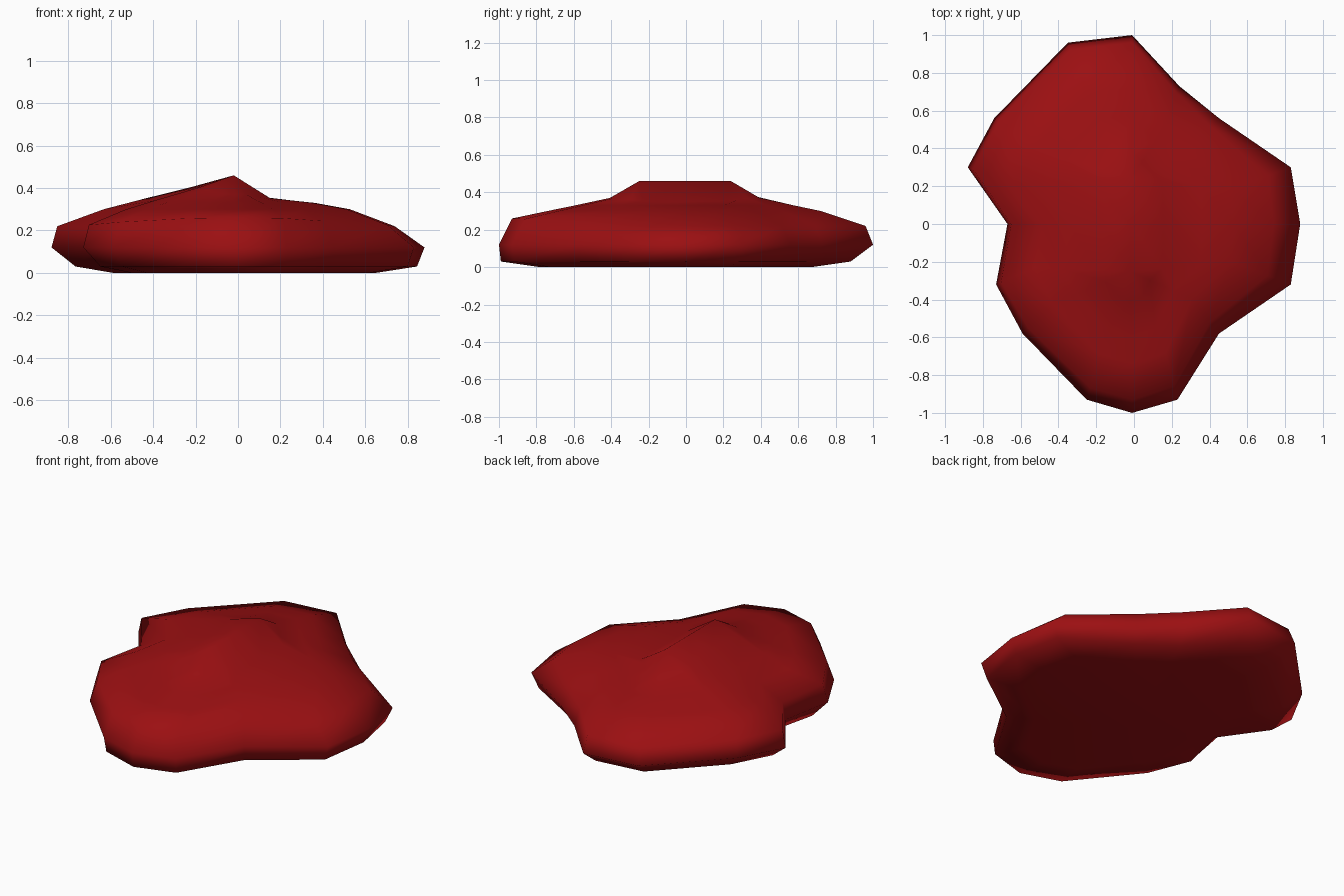
import bpy
import bmesh
from mathutils import Vector

cube = bpy.data.objects.get("Cube")
if cube:
    bpy.data.objects.remove(cube, do_unlink=True)

# Flat red material
red = bpy.data.materials.new("deep red")
red.use_nodes = True
color = (0.33, 0.005, 0.006, 1)
red.diffuse_color = color
red.node_tree.nodes["Principled BSDF"].inputs["Base Color"].default_value = color

# Widest outline of the slab, counterclockwise from the left side
OUTLINE = [(.88, 0), (.83, .3), (.45, .56), (.24, .73), (-.01, 1), (-.35, .96),
           (-.74, .56), (-.88, .3), (-.67, 0), (-.73, -.32), (-.59, -.58),
           (-.25, -.93), (-.01, -1), (.23, -.93), (.45, -.58), (.83, -.32)]


def blend(p, values):
    """Mix values given for the -x, +x, +y and -y sides by direction."""
    low_x, high_x, back, front = values
    wx = p[0] ** 2 / (p[0] ** 2 + p[1] ** 2)
    side = high_x if p[0] > 0 else low_x
    end = back if p[1] > 0 else front
    return wx * side + (1 - wx) * end


def rim_ring(scales, heights):
    return [Vector((x * blend((x, y), scales), y * blend((x, y), scales),
                    blend((x, y), heights))) for x, y in OUTLINE]


# Rounded rim, from the flat underside up to the shoulder
rings = [rim_ring((.67, .74, .67, .78), (0, 0, 0, 0)),
         rim_ring((.87, .96, .88, .99), (.03,) * 4),
         rim_ring((1, 1, 1, 1), (.12,) * 4),
         rim_ring((.97, .84, .96, .93), (.22, .22, .22, .26)),
         rim_ring((.72, .6, .72, .74), (.3,) * 4)]

# Crest line that the top surface rises to
crest = [Vector((-.02, .24 if y > .25 else -.25 if y < -.25 else 0, .46))
         for x, y in OUTLINE]

# Top slopes: gentle on one side, a hollow on the other
shoulder = rings[-1]
for u, heights in ((.3, (.35, .33, .33, .33)), (.68, (.41, .35, .37, .37))):
    ring = []
    for p, c, outline in zip(shoulder, crest, OUTLINE):
        q = p.lerp(c, u)
        q.z = blend(outline, heights)
        ring.append(q)
    rings.append(ring)
rings.append(crest)

# Skin the rings
bm = bmesh.new()
loops = [[bm.verts.new(p) for p in ring] for ring in rings]
count = len(OUTLINE)
for low, high in zip(loops, loops[1:]):
    for i in range(count):
        j = (i + 1) % count
        bm.faces.new((low[i], low[j], high[j], high[i]))
bm.faces.new(list(reversed(loops[0])))
bmesh.ops.remove_doubles(bm, verts=bm.verts, dist=.0005)
bmesh.ops.recalc_face_normals(bm, faces=bm.faces)
for face in bm.faces:
    face.smooth = True
mesh = bpy.data.meshes.new("slab")
bm.to_mesh(mesh)
bm.free()
mesh.materials.append(red)
slab = bpy.data.objects.new("slab", mesh)
bpy.context.collection.objects.link(slab)
